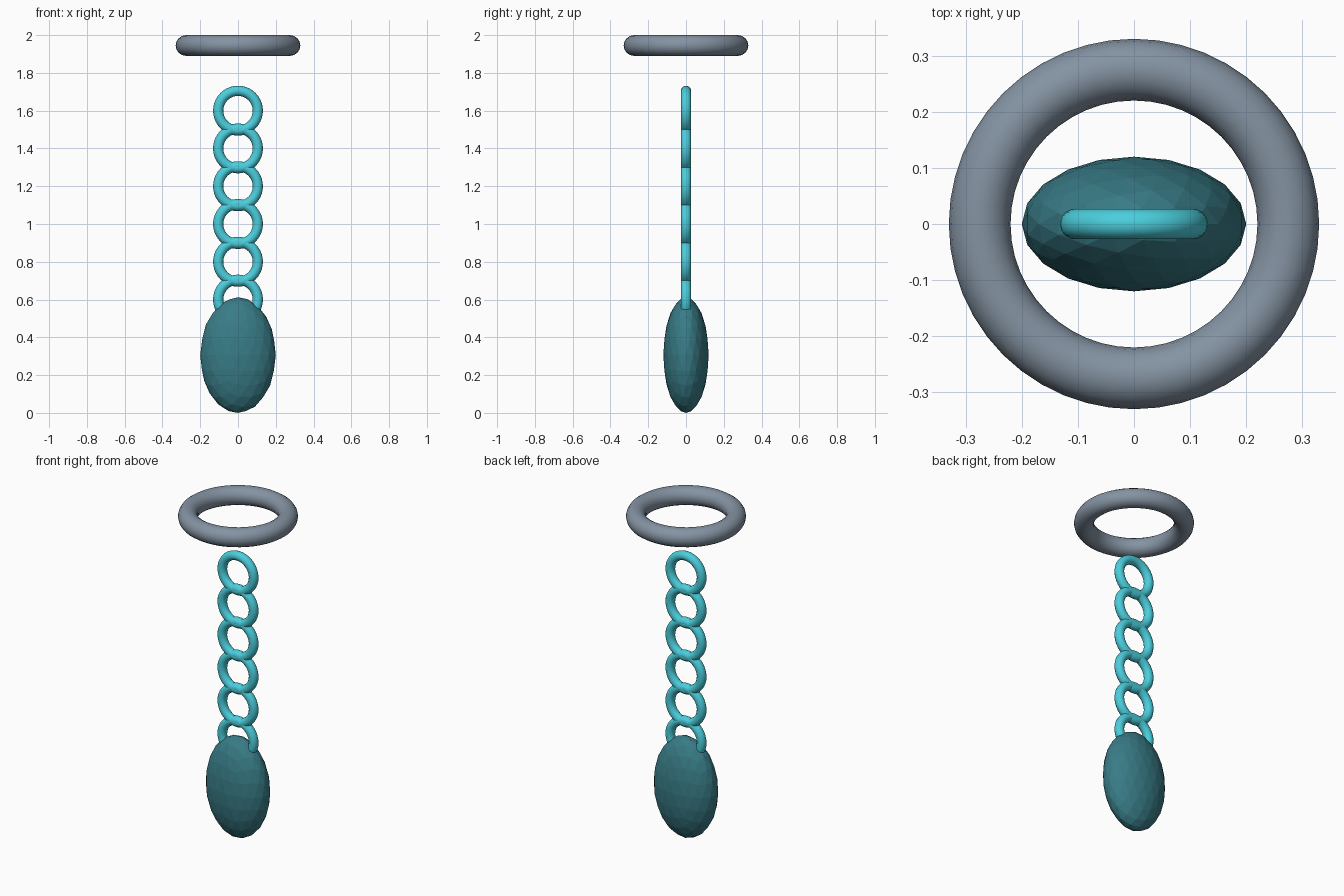
import bpy, math

if "Cube" in bpy.data.objects:
    bpy.data.objects.remove(bpy.data.objects["Cube"])


def paint(obj, name, color):
    mat = bpy.data.materials.get(name) or bpy.data.materials.new(name)
    mat.diffuse_color = (*color, 1)
    mat.use_nodes = True
    mat.node_tree.nodes["Principled BSDF"].inputs["Base Color"].default_value = mat.diffuse_color
    obj.data.materials.append(mat)


def ring(name, z, major, minor, segs, rot=(0, 0, 0)):
    bpy.ops.mesh.primitive_torus_add(
        location=(0, 0, z), rotation=rot, major_radius=major, minor_radius=minor,
        major_segments=segs[0], minor_segments=segs[1])
    obj = bpy.context.object
    obj.name = name
    bpy.ops.object.shade_smooth()
    return obj


# Horizontal top ring
paint(ring("top_ring", 1.945, 0.275, 0.055, (48, 16)), "steel", (0.23, 0.29, 0.36))

# Chain of upright links, all facing the front
for i in range(6):
    link = ring(f"chain_link_{i + 1}", 1.6 - 0.2 * i, 0.105, 0.027, (40, 14),
                (math.radians(90), 0, 0))
    paint(link, "bright_teal", (0.07, 0.62, 0.72))

# Faceted pendant, flattened front to back
bpy.ops.mesh.primitive_ico_sphere_add(subdivisions=3, radius=1, location=(0, 0, 0.306))
pendant = bpy.context.object
pendant.name = "pendant"
pendant.scale = (0.2, 0.12, 0.306)
bpy.ops.object.transform_apply(location=False, rotation=False, scale=True)
paint(pendant, "dark_teal", (0.04, 0.2, 0.24))
